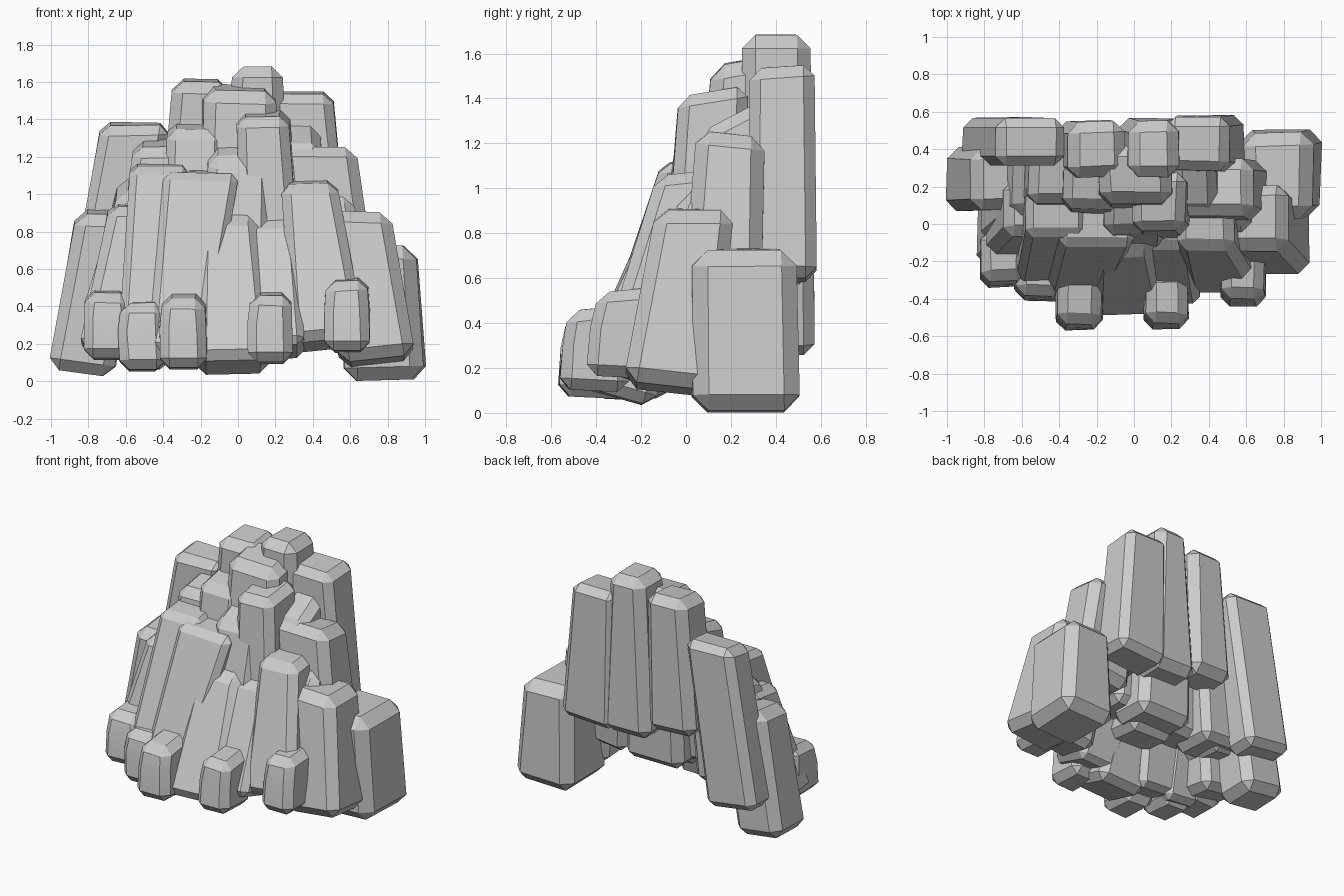
import bpy, bmesh, math, random

random.seed(4)


def column(name, bottom, top, bevel=0.06, tilt=0.03, bulge=0.0):
    """Chamfered rock column between two rectangles given as x0, x1, y0, y1, z.
    tilt lowers the front edge of the top; bulge swells the middle.
    The underside is cut roughly square to the column's lean."""
    bm = bmesh.new()
    h = top[4] - bottom[4]
    lean_x = (top[0] + top[1] - bottom[0] - bottom[1]) / 2 / h
    lean_y = (top[2] + top[3] - bottom[2] - bottom[3]) / 2 / h
    rings = []
    for t in ((0, 0.55, 1) if bulge else (0, 1)):
        x0, x1, y0, y1, z = [a + (b - a) * t for a, b in zip(bottom, top)]
        if t == 0.55:
            x0, x1, y0 = x0 - bulge, x1 + bulge, y0 - bulge
        w, d = x1 - x0, y1 - y0
        ring = []
        for cx, cy in ((0, 0), (1, 0), (1, 1), (0, 1)):
            # small inward jitter keeps the rock irregular
            jx, jy = random.uniform(0, .06) * w, random.uniform(0, .06) * d
            x = x1 - jx if cx else x0 + jx
            y = y1 - jy if cy else y0 + jy
            dz = 0
            if t == 1:
                dz = -tilt * (1 - cy) - random.uniform(0, .02)
            elif t == 0:
                sx, sy = (cx - .5) * w * lean_x, (cy - .5) * d * lean_y
                dz = 0.8 * (abs(w * lean_x / 2) + abs(d * lean_y / 2) - sx - sy)
            ring.append(bm.verts.new((x, y, z + dz)))
        rings.append(ring)
    bm.faces.new(rings[0][::-1])
    bm.faces.new(rings[-1])
    for a, b in zip(rings, rings[1:]):
        for i in range(4):
            j = (i + 1) % 4
            bm.faces.new((a[i], a[j], b[j], b[i]))
    bm.normal_update()
    edges = [e for e in bm.edges if e.calc_face_angle(0) > math.radians(35)]
    bmesh.ops.bevel(bm, geom=edges, offset=bevel, segments=1, affect='EDGES',
                    profile=0.5, clamp_overlap=True)
    bmesh.ops.recalc_face_normals(bm, faces=bm.faces)
    mesh = bpy.data.meshes.new(name)
    bm.to_mesh(mesh)
    bm.free()
    ob = bpy.data.objects.new(name, mesh)
    bpy.context.collection.objects.link(ob)
    return ob


# tall back wall
column("back_column_left", (-0.94, -0.54, 0.31, 0.58, 0.25), (-0.75, -0.36, 0.31, 0.58, 1.40), 0.05)
column("back_column_mid_left", (-0.44, -0.05, 0.24, 0.56, 0.66), (-0.36, -0.04, 0.24, 0.56, 1.64), 0.06)
column("back_column_mid_right", (-0.11, 0.28, 0.24, 0.57, 0.57), (-0.03, 0.25, 0.24, 0.56, 1.69), 0.06, 0)
column("back_column_right", (0.18, 0.61, 0.26, 0.585, 0.58), (0.15, 0.51, 0.28, 0.585, 1.57), 0.05)

# outer flanks
column("left_buttress", (-1.02, -0.65, 0.06, 0.43, 0.02), (-0.87, -0.51, 0.07, 0.42, 0.93), 0.06)
column("right_block", (0.56, 1.02, 0.02, 0.51, 0.0), (0.57, 0.96, 0.02, 0.51, 0.74), 0.07, 0)
column("right_shoulder", (0.53, 0.95, -0.29, 0.15, 0.06), (0.43, 0.82, -0.14, 0.22, 0.92), 0.06, 0)
column("right_upper_shoulder", (0.28, 0.76, -0.03, 0.34, 0.45), (0.20, 0.65, 0.03, 0.36, 1.24), 0.06, -0.03)

# upper middle steps
column("upper_step_centre", (-0.24, 0.26, 0.00, 0.38, 0.32), (-0.20, 0.21, 0.10, 0.44, 1.60), 0.06, 0.05)
column("upper_step_right", (0.00, 0.36, -0.12, 0.25, 0.4), (-0.02, 0.28, -0.04, 0.28, 1.47), 0.05, 0.05)
column("upper_spur_right", (0.20, 0.50, 0.05, 0.35, 0.6), (0.20, 0.45, 0.06, 0.35, 1.40), 0.05, 0.14)
column("upper_step_left", (-0.42, -0.05, -0.06, 0.25, 0.35), (-0.39, -0.06, 0.08, 0.36, 1.40), 0.05, 0.06)
column("left_step_high", (-0.68, -0.31, 0.00, 0.38, 0.30), (-0.57, -0.23, 0.10, 0.42, 1.32), 0.05, 0.06)
column("centre_step", (-0.22, 0.18, -0.24, 0.20, 0.28), (-0.16, 0.18, -0.05, 0.25, 1.34), 0.05, 0.14)

# rock filling the crevices between the steps
column("left_fill", (-0.84, -0.45, -0.12, 0.32, 0.28), (-0.65, -0.36, 0.05, 0.38, 1.12), 0.05, 0.10)
column("right_fill", (0.35, 0.76, -0.26, 0.20, 0.22), (0.28, 0.62, -0.03, 0.28, 1.08), 0.05, 0.10)

# leaning front slabs
column("front_slab_centre", (-0.23, 0.18, -0.51, -0.13, 0.02), (-0.22, 0.12, -0.17, 0.15, 0.95), 0.05, 0.06)
column("front_slab_centre_right", (0.04, 0.36, -0.45, -0.11, 0.10), (0.00, 0.31, -0.13, 0.16, 0.92), 0.04, 0.06)
column("front_slab_right", (0.28, 0.70, -0.40, -0.03, 0.14), (0.22, 0.54, -0.14, 0.18, 1.09), 0.05)
column("front_slab_mid_left", (-0.49, -0.14, -0.44, -0.08, 0.06), (-0.40, 0.01, -0.13, 0.24, 1.15), 0.04)
column("front_slab_left", (-0.66, -0.37, -0.41, -0.08, 0.05), (-0.58, -0.25, -0.07, 0.26, 1.19), 0.04)
column("left_shoulder", (-0.86, -0.51, -0.25, 0.15, 0.09), (-0.70, -0.38, -0.07, 0.25, 0.97), 0.05)

# small boulders along the foot
feet = {
    "foot_boulder_outer_left": (-0.83, -0.56, -0.35, -0.03, 0.11, 0.51),
    "foot_boulder_left": (-0.64, -0.38, -0.43, -0.11, 0.05, 0.45),
    "foot_boulder_mid_left": (-0.42, -0.16, -0.58, -0.25, 0.06, 0.48),
    "foot_boulder_mid_right": (0.05, 0.30, -0.58, -0.25, 0.09, 0.49),
    "foot_boulder_right": (0.46, 0.71, -0.45, -0.10, 0.15, 0.57),
}
for name, (x0, x1, y0, y1, z0, z1) in feet.items():
    column(name, (x0, x1, y0, y1, z0),
           (x0 + 0.01, x1 - 0.01, y0 + 0.05, y1, z1), 0.05, 0.03, 0.01)

for ob in bpy.context.collection.objects:
    ob.select_set(True)
    bpy.context.view_layer.objects.active = ob
bpy.ops.object.shade_smooth_by_angle(angle=math.radians(20))
